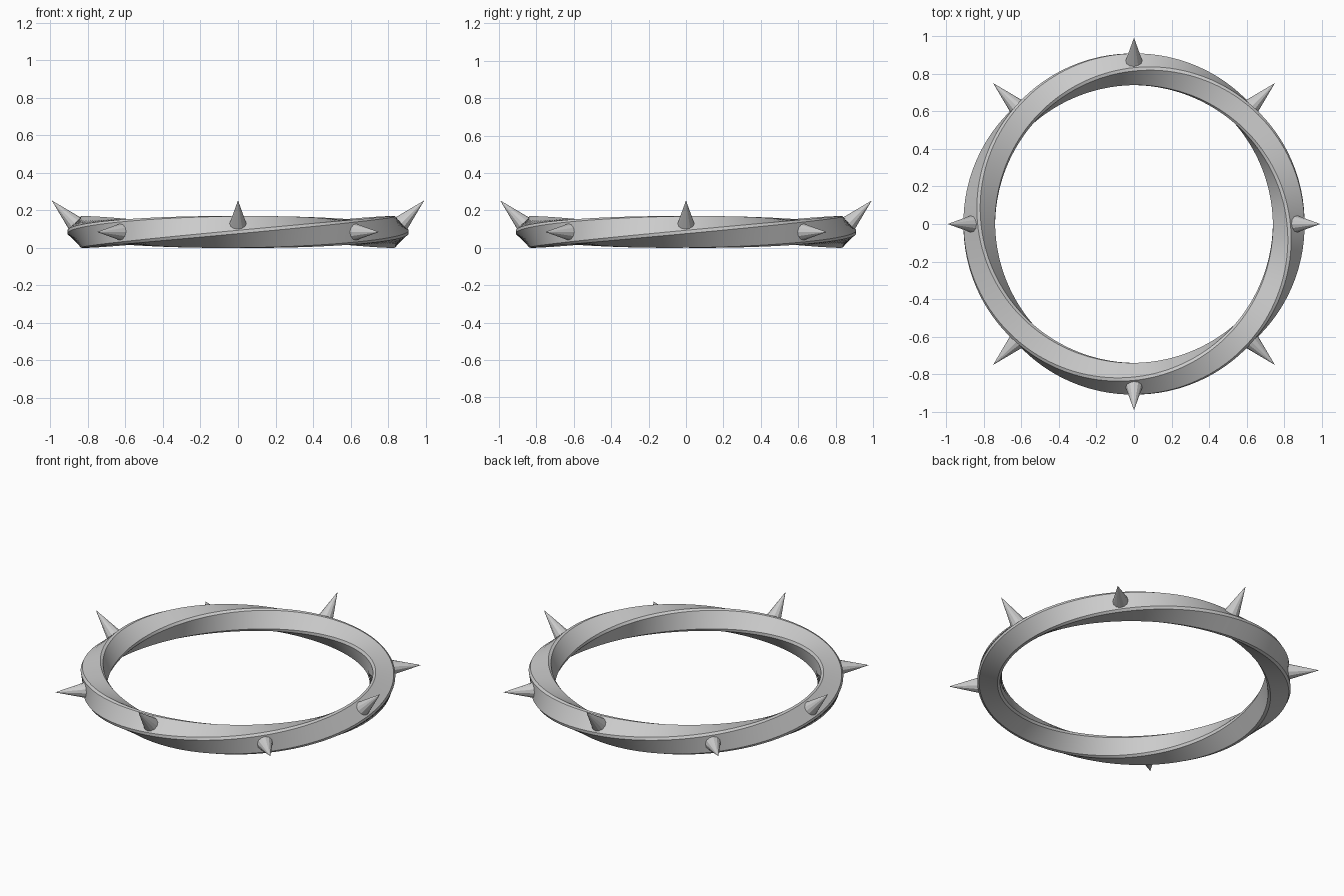
import bpy, bmesh
from math import sin, cos, pi, atan2, hypot, radians
from mathutils import Vector, Matrix

if "Cube" in bpy.data.objects:
    bpy.data.objects.remove(bpy.data.objects["Cube"])

R, ZC = 0.825, 0.085      # ring centre-line radius and height
S, W = 0.066, 0.018       # half side of square section, chamfer width
STEPS = 192


def make_object(name, bm):
    bmesh.ops.recalc_face_normals(bm, faces=bm.faces)
    me = bpy.data.meshes.new(name)
    bm.to_mesh(me)
    bm.free()
    ob = bpy.data.objects.new(name, me)
    bpy.context.collection.objects.link(ob)
    return ob


# Twisted band: chamfered square section making one full turn around the ring
corner = S * 2 ** 0.5 - W / 2
d_ang = atan2(W / 2, corner)
d_rad = hypot(W / 2, corner)
section = [k * pi / 2 + s * d_ang for k in range(4) for s in (-1, 1)]
bm = bmesh.new()
rings = []
for i in range(STEPS):
    t = 2 * pi * i / STEPS
    row = []
    for a in section:
        r = R + d_rad * cos(a + t)
        row.append(bm.verts.new((r * cos(t), r * sin(t), ZC + d_rad * sin(a + t))))
    rings.append(row)
for i in range(STEPS):
    a, b = rings[i], rings[(i + 1) % STEPS]
    for j in range(8):
        k = (j + 1) % 8
        bm.faces.new((a[j], b[j], b[k], a[k]))
band = make_object("twisted_band", bm)
bpy.context.view_layer.objects.active = band
band.select_set(True)
bpy.ops.object.shade_smooth_by_angle(angle=radians(30))
band.select_set(False)

# Spikes: alternately tilted up 45 degrees and pointing straight outwards
TIP, BASE_R = 0.238, 0.045
for i in range(8):
    t = i * pi / 4
    tilt = 0 if i % 2 else pi / 4
    out = Vector((cos(t) * cos(tilt), sin(t) * cos(tilt), sin(tilt)))
    base = S - 0.003
    mid = Vector((R * cos(t), R * sin(t), ZC)) + out * (base + TIP) / 2
    m = Matrix.Translation(mid) @ out.to_track_quat('Z', 'Y').to_matrix().to_4x4()
    bm = bmesh.new()
    bmesh.ops.create_cone(bm, cap_ends=True, segments=12, radius1=BASE_R,
                          radius2=0, depth=TIP - base, matrix=m)
    make_object(f"spike_{i + 1}", bm)
